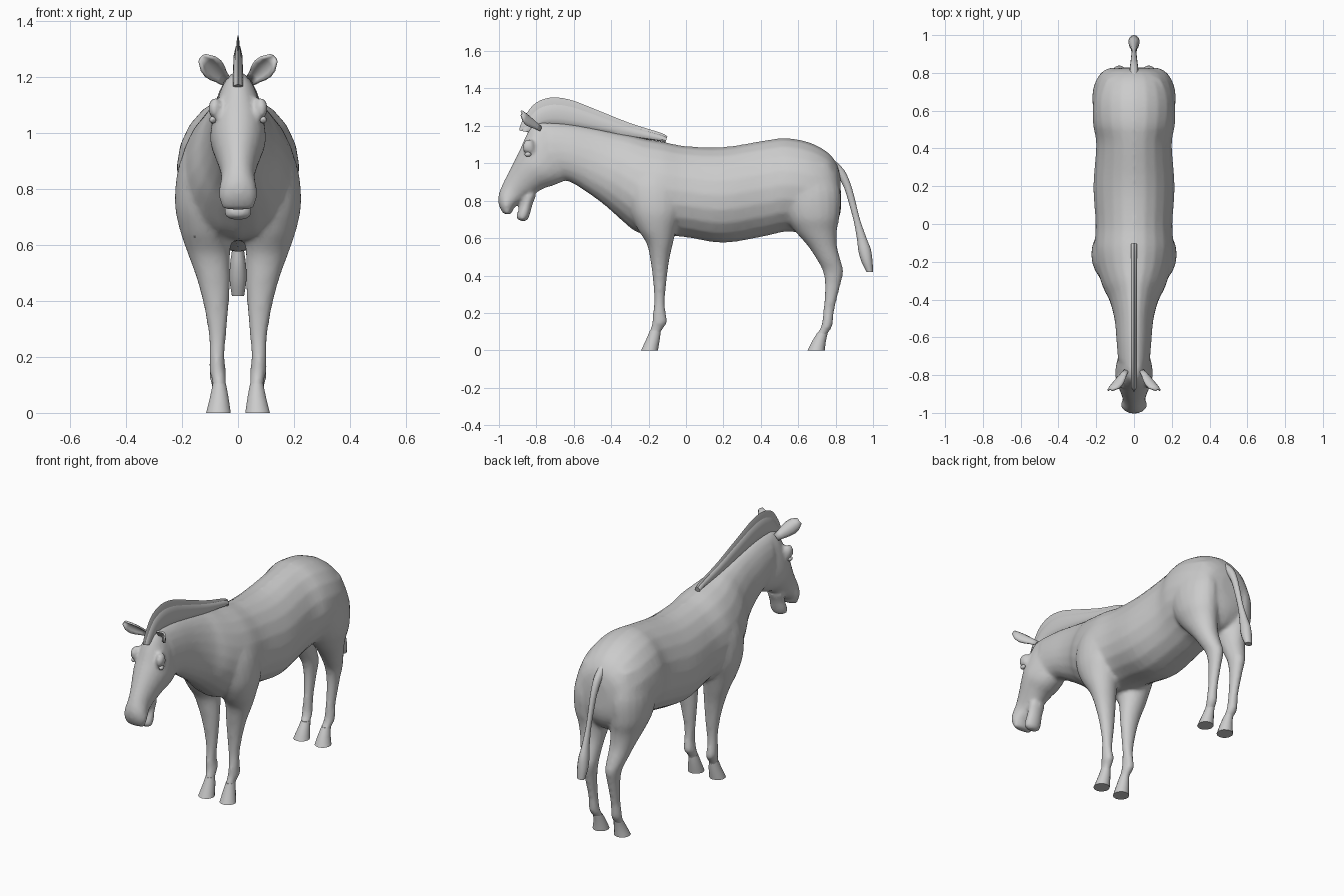
import bpy, bmesh, math
from mathutils import Vector

coat = bpy.data.materials.new("grey_coat")
coat.diffuse_color = (0.6, 0.6, 0.6, 1)


def spline(rings, sub):
    """Catmull-Rom interpolation between the given rings."""
    out = []
    for i in range(len(rings) - 1):
        p = [rings[max(0, min(len(rings) - 1, i + k))] for k in (-1, 0, 1, 2)]
        for j in range(sub):
            t = j / sub
            out.append([0.5 * (2 * b + (c - a) * t + (2 * a - 5 * b + 4 * c - d) * t * t
                               + (3 * b - a - 3 * c + d) * t ** 3)
                        for a, b, c, d in zip(*p)])
    return out + [list(rings[-1])]


def loft(bm, rings, n=20, sub=4):
    """Rings: upper/front y,z; lower/back y,z; x centre; half width; egg shape."""
    loops = []
    for ay, az, by, bz, xc, w, e in spline(rings, sub):
        loop = []
        for k in range(n):
            t = 2 * math.pi * k / n
            c, s = math.cos(t), math.sin(t)
            loop.append(bm.verts.new((xc + w * s * (1 - e * c),
                                      (ay + by) / 2 + (ay - by) / 2 * c,
                                      (az + bz) / 2 + (az - bz) / 2 * c)))
        loops.append(loop)
    faces = [bm.faces.new(loops[0]), bm.faces.new(loops[-1])]
    for a, b in zip(loops, loops[1:]):
        for k in range(n):
            faces.append(bm.faces.new((a[k], a[(k + 1) % n], b[(k + 1) % n], b[k])))
    bmesh.ops.recalc_face_normals(bm, faces=faces)


def limb(rows, side):
    """Level rings: z, front y, back y, inner x, outer x."""
    return [(f, z, b, z, side * (i + o) / 2, (o - i) / 2, 0) for z, f, b, i, o in rows]


def finish(name, bm, angle=40):
    me = bpy.data.meshes.new(name)
    bm.to_mesh(me)
    bm.free()
    me.materials.append(coat)
    ob = bpy.data.objects.new(name, me)
    bpy.context.collection.objects.link(ob)
    bpy.ops.object.select_all(action='DESELECT')
    ob.select_set(True)
    bpy.context.view_layer.objects.active = ob
    bpy.ops.object.shade_smooth_by_angle(angle=math.radians(angle))
    return ob


# Torso and neck
trunk = [(.825, .93, .83, .77, 0, .06, 0), (.805, 1.0, .815, .70, 0, .14, 0),
         (.75, 1.065, .76, .63, 0, .19, 0), (.65, 1.115, .66, .62, 0, .215, 0),
         (.53, 1.135, .54, .635, 0, .218, .05), (.42, 1.122, .42, .61, 0, .2, .08),
         (.2, 1.087, .2, .575, 0, .215, .1), (0, 1.092, 0, .605, 0, .203, .1),
         (-.12, 1.115, -.14, .615, 0, .21, .1), (-.21, 1.13, -.26, .63, 0, .195, .1),
         (-.29, 1.148, -.36, .71, 0, .165, .15), (-.36, 1.16, -.44, .78, 0, .128, .15),
         (-.48, 1.185, -.53, .845, 0, .102, .15), (-.62, 1.21, -.62, .9, 0, .092, .15),
         (-.74, 1.22, -.69, .91, 0, .085, .1)]
# Skull down to the upper lip
skull = [(-.76, 1.222, -.64, 1.1, 0, .05, 0), (-.82, 1.205, -.62, .98, 0, .075, 0),
         (-.855, 1.15, -.64, .915, 0, .092, 0), (-.885, 1.08, -.7, .885, 0, .1, 0),
         (-.91, 1.03, -.76, .865, 0, .09, 0), (-.95, .95, -.82, .83, 0, .07, 0),
         (-.98, .89, -.87, .8, 0, .06, 0), (-1.002, .83, -.9, .78, 0, .067, 0),
         (-1.0, .775, -.92, .76, 0, .068, 0), (-.975, .727, -.935, .727, 0, .055, 0)]
jaw = [(-.87, .83, -.8, .83, 0, .05, 0), (-.882, .785, -.82, .78, 0, .046, 0),
       (-.898, .745, -.832, .735, 0, .05, 0), (-.908, .715, -.845, .7, 0, .047, 0),
       (-.895, .695, -.862, .69, 0, .032, 0)]
# Legs from shoulder or haunch down to the pastern
foreleg = [(1.0, -.27, -.07, .05, .165), (.88, -.31, -.02, .03, .213),
           (.75, -.3, -.02, .02, .226), (.65, -.26, -.05, .02, .207),
           (.57, -.21, -.07, .028, .18), (.48, -.19, -.09, .028, .148),
           (.38, -.177, -.103, .033, .122), (.27, -.17, -.113, .043, .104),
           (.2, -.177, -.108, .048, .102), (.15, -.18, -.1, .043, .102),
           (.11, -.192, -.128, .043, .092), (.07, -.205, -.14, .042, .092)]
hindleg = [(1.0, .54, .78, .03, .17), (.85, .49, .825, .01, .217), (.72, .53, .822, .012, .217),
           (.64, .58, .807, .02, .192), (.56, .65, .807, .03, .165), (.48, .703, .827, .033, .14),
           (.42, .733, .841, .035, .12), (.34, .743, .823, .043, .107), (.22, .735, .794, .048, .099),
           (.13, .723, .782, .043, .102), (.09, .7, .757, .042, .094), (.06, .685, .745, .042, .092)]

# Main body: all fleshy parts fused and softened
bm = bmesh.new()
for part in (trunk, skull, jaw):
    loft(bm, part)
for side in (-1, 1):
    for leg in (foreleg, hindleg):
        loft(bm, limb(leg, side))
    # brow ridge
    loft(bm, limb([(1.125, -.86, -.82, .07, .095), (1.095, -.875, -.81, .06, .108),
                   (1.06, -.87, -.81, .07, .1)], side), 12)
body = finish("body", bm)
m = body.modifiers.new("fuse", 'REMESH')
m.mode, m.voxel_size, m.use_smooth_shade = 'VOXEL', .011, True
m = body.modifiers.new("soften", 'SMOOTH')
m.factor, m.iterations = .5, 6
m = body.modifiers.new("lighten", 'DECIMATE')
m.ratio = .4

# Hooves and eyes
fore_hoof = [(.105, -.193, -.135, .043, .091), (.06, -.212, -.14, .034, .1), (0, -.24, -.15, .025, .115)]
hind_hoof = [(.095, .703, .758, .043, .091), (.05, .675, .748, .034, .1), (0, .65, .742, .025, .115)]
for side, tag in ((-1, "left"), (1, "right")):
    for name, rows in (("front_hoof_", fore_hoof), ("hind_hoof_", hind_hoof)):
        bm = bmesh.new()
        loft(bm, limb(rows, side), 14, 2)
        finish(name + tag, bm)
    bm = bmesh.new()
    bmesh.ops.create_uvsphere(bm, u_segments=12, v_segments=8, radius=.018)
    for v in bm.verts:
        v.co = Vector((v.co.x * .7 + side * .09, v.co.y - .845, v.co.z * .7 + 1.048))
    finish("eye_" + tag, bm)

    # Cupped leaf-shaped ear
    bm = bmesh.new()
    base, along = Vector((.048, -.775, 1.19)), Vector((.082, -.1, .082))
    across, facing = Vector((-.7, 0, .7)), Vector((-.43, -.78, -.43))
    widths = [.018, .024, .033, .038, .034, .016]
    grid = []
    for i, w in enumerate(widths):
        row = []
        for k in range(7):
            u = k / 3 - 1
            p = base + along * (i / 5) + across * (u * w) + facing * (u * u * w * .6)
            row.append(bm.verts.new((p.x * side, p.y, p.z)))
        grid.append(row)
    for a, b in zip(grid, grid[1:]):
        for k in range(6):
            bm.faces.new((a[k], a[k + 1], b[k + 1], b[k]))
    bmesh.ops.recalc_face_normals(bm, faces=bm.faces)
    ear = finish("ear_" + tag, bm, 60)
    m = ear.modifiers.new("thickness", 'SOLIDIFY')
    m.thickness, m.offset = .01, 0

# Upright mane: tall thin crest and a lower, thicker layer
crest = [(-.1, 1.145, -.11, 1.11), (-.14, 1.165, -.15, 1.12), (-.3, 1.215, -.3, 1.14),
         (-.5, 1.295, -.48, 1.17), (-.62, 1.34, -.6, 1.19), (-.72, 1.352, -.68, 1.2),
         (-.8, 1.325, -.74, 1.2), (-.85, 1.27, -.78, 1.19), (-.885, 1.205, -.82, 1.17),
         (-.89, 1.175, -.84, 1.165)]
for name, reach, w in (("mane_crest", 1, .008), ("mane_base", .8, .017)):
    bm = bmesh.new()
    loft(bm, [(by + (ay - by) * reach, bz + (az - bz) * reach, by, bz, 0, w, .2)
              for ay, az, by, bz in crest], 10, 3)
    finish(name, bm)

# Tail with a tuft
bm = bmesh.new()
loft(bm, [(.79, 1.02, .77, .95, 0, .025, 0), (.845, .965, .81, .93, 0, .022, 0),
          (.88, .89, .845, .87, 0, .018, 0), (.905, .8, .87, .79, 0, .015, 0),
          (.93, .7, .897, .69, 0, .014, 0), (.965, .6, .915, .59, 0, .02, 0),
          (.988, .54, .922, .53, 0, .028, 0), (.997, .48, .94, .47, 0, .03, 0),
          (1.0, .42, .965, .418, 0, .022, 0)], 12, 3)
finish("tail", bm)
